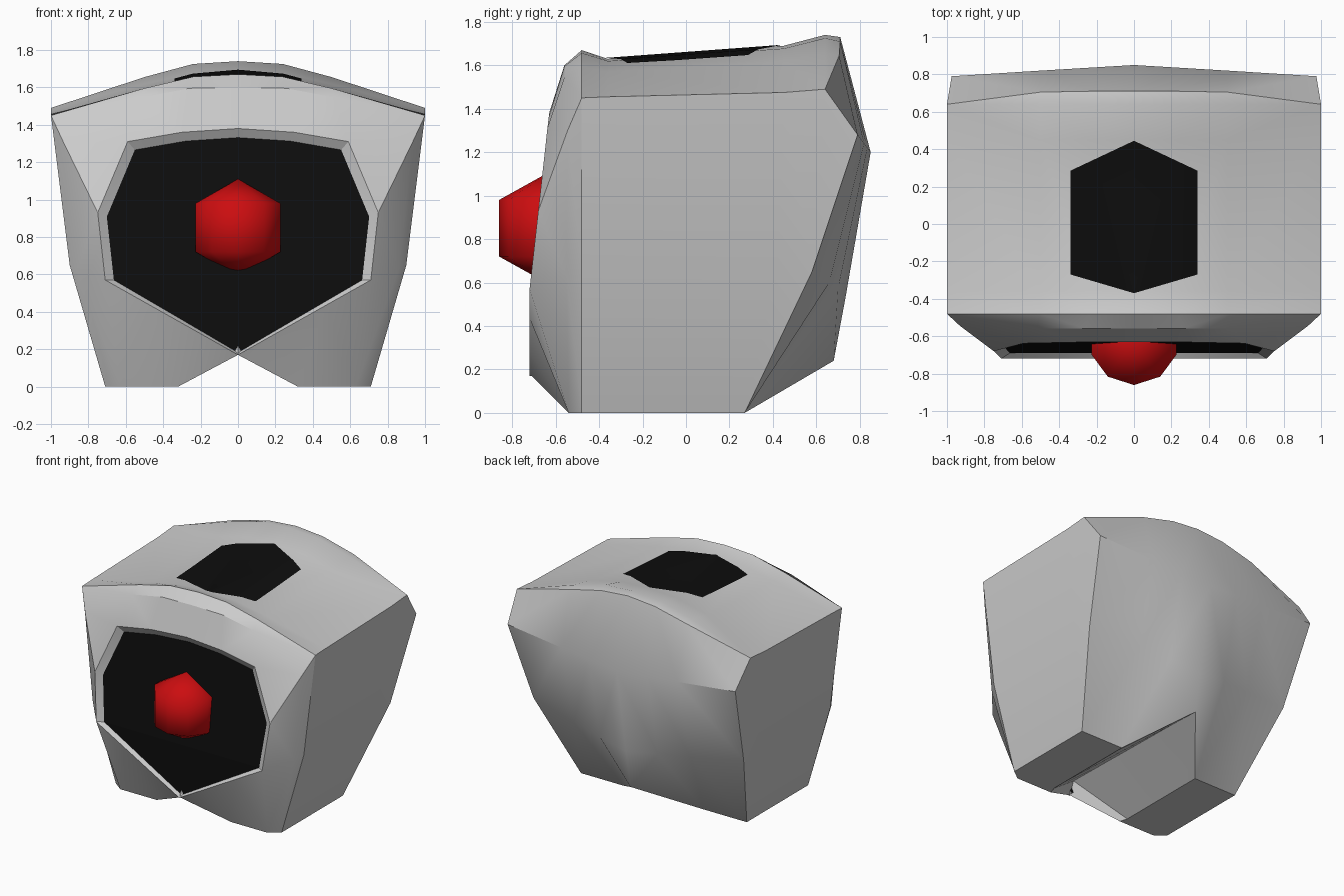
import bpy, bmesh
from math import radians
from mathutils import Matrix, Vector

if "Cube" in bpy.data.objects:
    bpy.data.objects.remove(bpy.data.objects["Cube"])


def finish(bm, name, color=None, smooth=True):
    mesh = bpy.data.meshes.new(name)
    bm.to_mesh(mesh)
    bm.free()
    ob = bpy.data.objects.new(name, mesh)
    bpy.context.collection.objects.link(ob)
    if color:
        mat = bpy.data.materials.new(name + "_paint")
        mat.diffuse_color = color
        mat.use_nodes = True
        mat.node_tree.nodes["Principled BSDF"].inputs["Base Color"].default_value = mat.diffuse_color
        mesh.materials.append(mat)
    if smooth:
        bpy.ops.object.select_all(action='DESELECT')
        ob.select_set(True)
        bpy.context.view_layer.objects.active = ob
        bpy.ops.object.shade_smooth_by_angle(angle=radians(32))
    return ob


def section(y, crown, corner, y_mid, y_foot, y_keel, keel):
    """Half cross-section: crown, side corner, side bend, foot, keel."""
    drop = corner - crown
    return [(0, y, crown), (.24, y, crown + .06 * drop), (.5, y, crown + .34 * drop),
            (1, y, corner), (.9, y_mid, .65), (.71, y_foot, 0), (.34, y_foot, 0),
            (0, y_keel, keel)]


# Half outlines running from the crown, down the side, to the keel
opening = [(0, -.63, 1.38), (.3, -.632, 1.36), (.59, -.638, 1.31), (.75, -.68, .93),
           (.71, -.72, .57), (.47, -.72, .435), (.2, -.72, .283), (0, -.72, .17)]
lip = [(x * .935, y + .03, .57 + (z - .57) * (.94 if z > .57 else .97))
       for x, y, z in opening]
brow = [(0, -.56, 1.6), (.26, -.56, 1.595), (.52, -.56, 1.545), (.93, -.545, 1.3),
        (.86, -.55, .63), (.63, -.54, 0), (.32, -.54, 0), (0, -.71, .17)]
rows = [lip, opening, brow,
        section(-.48, 1.67, 1.45, -.48, -.48, -.67, .27),
        section(-.36, 1.63, 1.455, -.36, -.36, -.36, .265),
        section(.45, 1.69, 1.475, .42, .18, .45, .25),
        section(.64, 1.74, 1.49, .58, .27, .68, .24)]
ridge = [(0, .71, 1.73), (.23, .71, 1.71), (.5, .705, 1.645)]
waist = [(0, .85, 1.2), (.25, .835, 1.22), (.5, .82, 1.24), (.975, .79, 1.28)]
tail = [(0, .735, .535), (.25, .7, .57), (.5, .66, .6)]

# Body shell: loft one half, close the back, mirror
bm = bmesh.new()
grid = [[bm.verts.new(p) for p in row] for row in rows]
for a, b in zip(grid, grid[1:]):
    for i in range(7):
        bm.faces.new((a[i], a[i + 1], b[i + 1], b[i]))
end = grid[-1]
ridge, waist, tail = [[bm.verts.new(p) for p in r] for r in (ridge, waist, tail)]
ridge.append(end[3])
tail.append(end[4])
for i in range(3):
    if i < 2:
        bm.faces.new((end[i], end[i + 1], ridge[i + 1], ridge[i]))
    else:
        bm.faces.new((end[2], end[3], ridge[2]))
    bm.faces.new((ridge[i], ridge[i + 1], waist[i + 1], waist[i]))
    bm.faces.new((waist[i], waist[i + 1], tail[i + 1], tail[i]))
bm.faces.new((end[3], end[4], waist[3]))
bm.faces.new((tail[0], tail[1], end[7]))
bm.faces.new((tail[1], tail[2], end[6], end[7]))
bm.faces.new((tail[2], end[4], end[5], end[6]))
bmesh.ops.mirror(bm, geom=bm.verts[:] + bm.edges[:] + bm.faces[:],
                 matrix=Matrix.Identity(4), merge_dist=.0005, axis='X')
bmesh.ops.remove_doubles(bm, verts=bm.verts[:], dist=.0005)
bmesh.ops.recalc_face_normals(bm, faces=bm.faces[:])
body = finish(bm, "body_shell")

BLACK = (.004, .004, .004, 1)

# Roof panel: the part of the roof inside a hexagon, lifted slightly
bm = bmesh.new()
bm.from_mesh(body.data)
bmesh.ops.delete(bm, geom=[f for f in bm.faces if f.calc_center_median().z < 1.4
                           or f.normal.z < .5], context='FACES')
bmesh.ops.triangulate(bm, faces=bm.faces[:])
hexagon = [Vector(p) for p in ((0, -.37, 0), (.34, -.27, 0), (.34, .285, 0),
                               (0, .445, 0), (-.34, .285, 0), (-.34, -.27, 0))]
for a, b in zip(hexagon, hexagon[1:] + hexagon[:1]):
    side = b - a
    bmesh.ops.bisect_plane(bm, geom=bm.verts[:] + bm.edges[:] + bm.faces[:],
                           plane_co=a, plane_no=(side.y, -side.x, 0), clear_outer=True)
bmesh.ops.translate(bm, verts=bm.verts[:], vec=(0, 0, .005))
finish(bm, "roof_panel", BLACK)

# Dark face plate filling the opening, folded at its widest lower corners
bm = bmesh.new()
right = [bm.verts.new(p) for p in lip]
left = [bm.verts.new((-x, y, z)) if x else right[i] for i, (x, y, z) in enumerate(lip)]
bm.faces.new(left[4:0:-1] + right[0:5])
bm.faces.new(right[4:] + left[6:3:-1])
bmesh.ops.recalc_face_normals(bm, faces=bm.faces[:])
if sum(f.normal.y for f in bm.faces) > 0:
    bmesh.ops.reverse_faces(bm, faces=bm.faces[:])
finish(bm, "face_plate", BLACK, smooth=False)

# Red eye: coarse smooth ball half sunk into the face
bm = bmesh.new()
bmesh.ops.create_uvsphere(bm, u_segments=10, v_segments=3, radius=1)
bmesh.ops.scale(bm, verts=bm.verts[:], vec=(.275, .27, .26))
bmesh.ops.translate(bm, verts=bm.verts[:], vec=(0, -.627, .85))
for f in bm.faces:
    f.smooth = True
finish(bm, "eye", (.6, .004, .005, 1), smooth=False)
